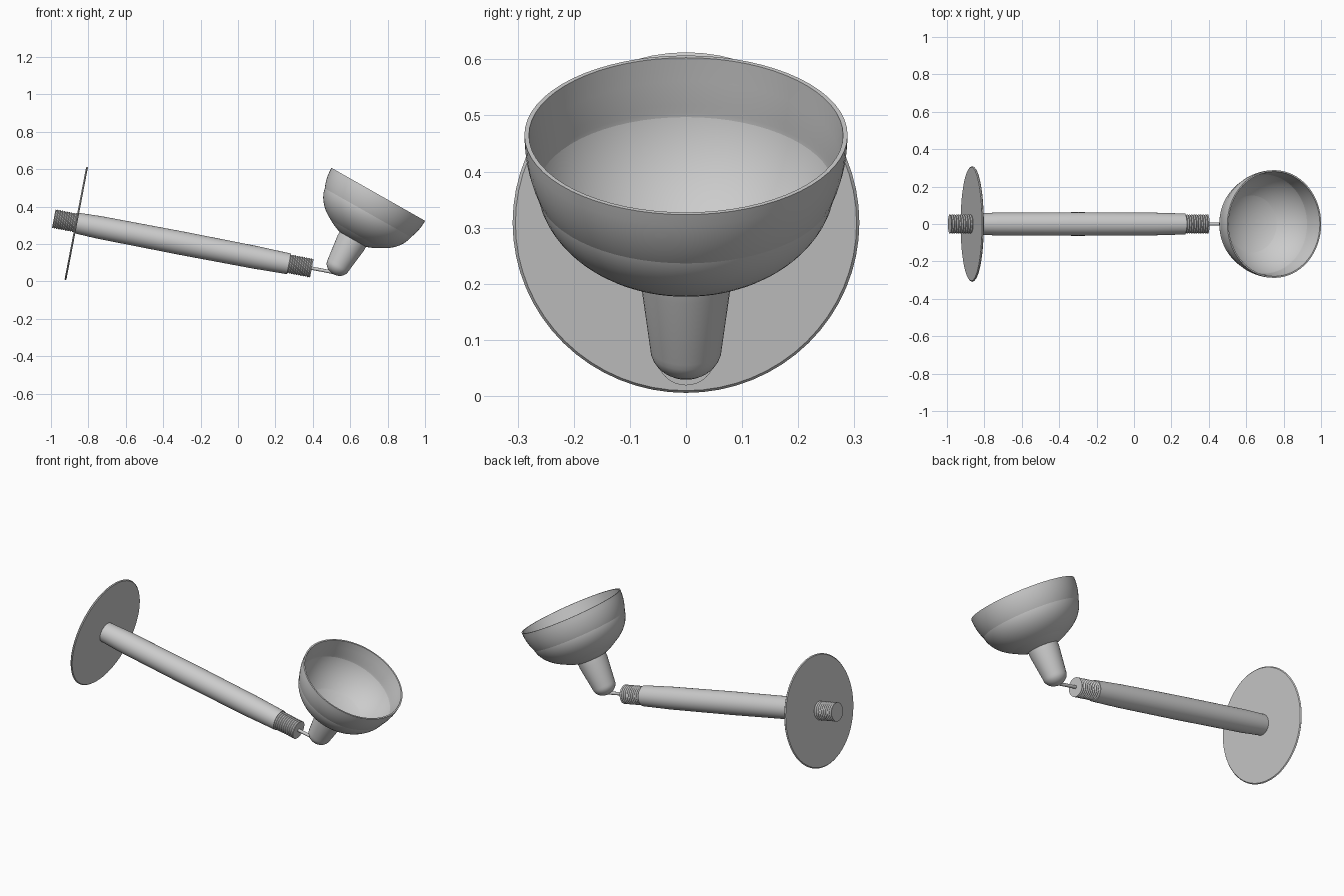
import bpy
import bmesh
from math import sin, cos, pi, radians
from mathutils import Vector

old = bpy.data.objects.get("Cube")
if old:
    bpy.data.objects.remove(old, do_unlink=True)

grey = bpy.data.materials.new("light grey")
grey.use_nodes = True
grey.diffuse_color = (0.6, 0.6, 0.6, 1)
grey.node_tree.nodes["Principled BSDF"].inputs["Base Color"].default_value = (0.6, 0.6, 0.6, 1)


def lathe(name, profile, origin, axis, sides=48):
    """Revolve (radius, distance) points about an axis through origin."""
    bm = bmesh.new()
    rings = []
    for r, d in profile:
        if r == 0:
            rings.append([bm.verts.new((0, 0, d))])
        else:
            rings.append([bm.verts.new((r * cos(2 * pi * i / sides), r * sin(2 * pi * i / sides), d))
                          for i in range(sides)])
    for a, b in zip(rings, rings[1:]):
        for i in range(sides):
            j = (i + 1) % sides
            corners = [a[i % len(a)], a[j % len(a)], b[j % len(b)], b[i % len(b)]]
            bm.faces.new(list(dict.fromkeys(corners)))
    bmesh.ops.recalc_face_normals(bm, faces=bm.faces)
    mesh = bpy.data.meshes.new(name)
    bm.to_mesh(mesh)
    bm.free()
    mesh.materials.append(grey)
    obj = bpy.data.objects.new(name, mesh)
    bpy.context.collection.objects.link(obj)
    obj.location = origin
    obj.rotation_mode = 'QUATERNION'
    obj.rotation_quaternion = Vector((0, 0, 1)).rotation_difference(Vector(axis))
    bpy.ops.object.select_all(action='DESELECT')
    obj.select_set(True)
    bpy.context.view_layer.objects.active = obj
    bpy.ops.object.shade_smooth_by_angle(angle=radians(30))
    return obj


# Pole line, running from the base end to the lamp head
start = Vector((-0.985, 0, 0.335))
along = Vector((1.38, 0, -0.265)).normalized()
length = 1.405
thread = 0.125

lathe("pole", [(0, thread), (0.056, thread), (0.061, 0.25), (0.063, 0.7),
               (0.061, 1.1), (0.056, length - thread), (0, length - thread)], start, along)

# Threaded ends: alternating ridges and grooves
ridges = 10
for name, offset in (("base_thread", 0), ("head_thread", length - thread)):
    points = [(0, offset)]
    for k in range(2 * ridges + 1):
        points.append((0.047 if k % 2 else 0.052, offset + thread * k / (2 * ridges)))
    points.append((0, offset + thread))
    lathe(name, points, start, along, 32)

# Round base plate with a softened rim
lathe("base_plate", [(0, -0.005), (0.304, -0.005), (0.309, 0), (0.304, 0.005), (0, 0.005)],
      (-0.865, 0, 0.309), along, 64)

# Thin link between pole and lamp holder
lathe("link_rod", [(0, 0), (0.009, 0), (0.009, 0.17), (0, 0.17)],
      start + along * (length - 0.03), along, 16)

# Lamp head: its axis points out through the open rim
rim = Vector((0.75, 0, 0.465))
up = Vector((0.492, 0, 0.87)).normalized()
R = 0.288
steps = 20
outer = [(R * sin(pi / 2 * k / steps), -R * cos(pi / 2 * k / steps)) for k in range(steps + 1)]
inner = [(0.28, 0.0), (0.274, -0.045), (0.267, -0.09)]
inner += [(0.267 * cos(pi / 2 * k / steps), -0.09 - 0.188 * sin(pi / 2 * k / steps))
          for k in range(1, steps)]
lathe("shade", outer + inner + [(0, -0.278)], rim, up, 64)

# Lamp holder: tapered sleeve with a domed end
dome = [(0.064 * sin(pi / 2 * k / 8), -0.435 - 0.055 * cos(pi / 2 * k / 8)) for k in range(9)]
lathe("lamp_holder", dome + [(0.081, -0.3), (0.081, -0.272), (0, -0.28)], rim, up)
